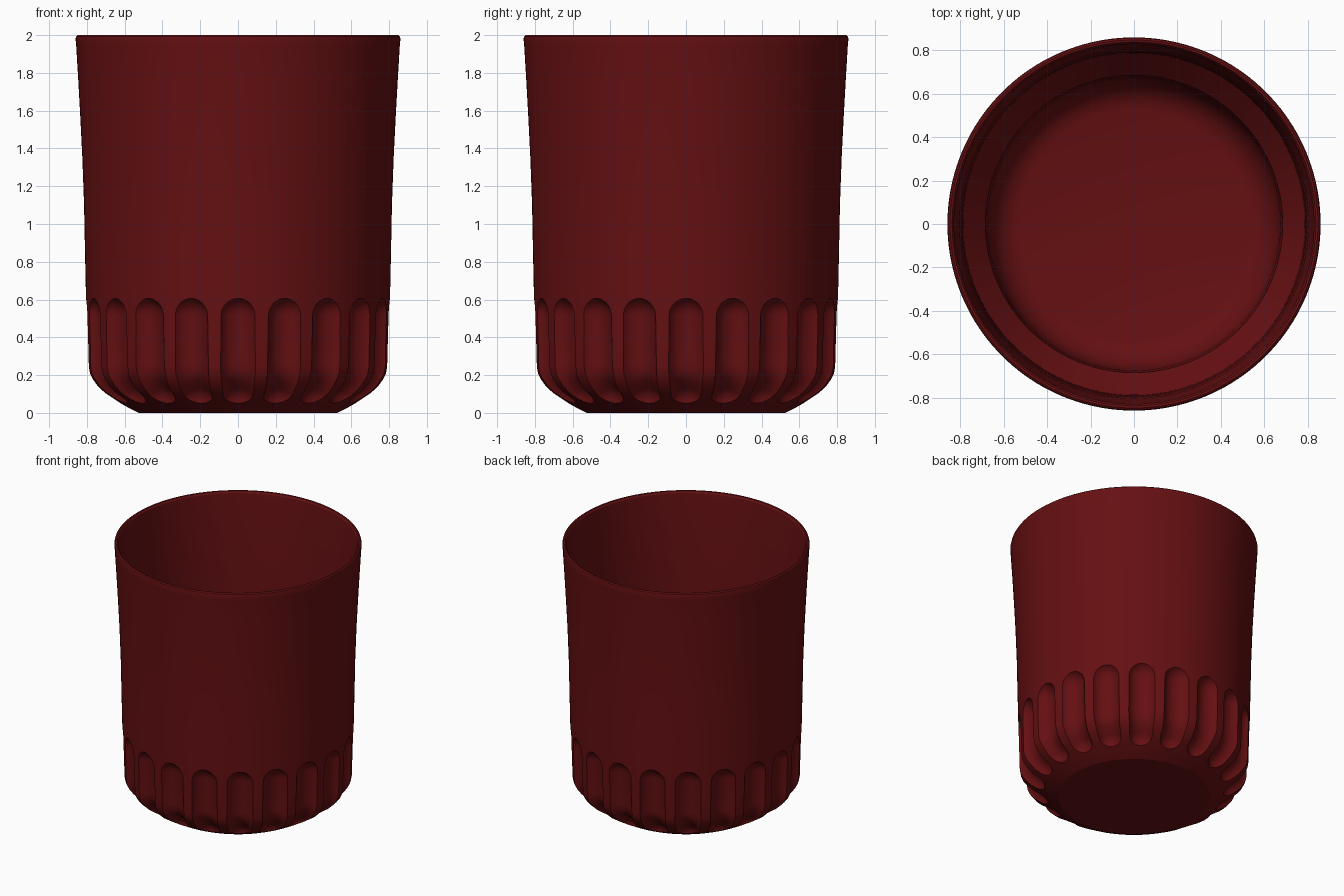
import bpy, bmesh
from math import sin, cos, pi, radians, hypot

if "Cube" in bpy.data.objects:
    bpy.data.objects.remove(bpy.data.objects["Cube"])

SEG, FLUTES = 160, 20


def make_object(name, bm):
    bmesh.ops.recalc_face_normals(bm, faces=bm.faces)
    mesh = bpy.data.meshes.new(name)
    bm.to_mesh(mesh)
    bm.free()
    ob = bpy.data.objects.new(name, mesh)
    bpy.context.collection.objects.link(ob)
    return ob


def skin(bm, rings):
    """Closed skin over a list of vertex rings, capped at both ends."""
    n = len(rings[0])
    for a, b in zip(rings, rings[1:]):
        for i in range(n):
            j = (i + 1) % n
            bm.faces.new((a[i], a[j], b[j], b[i]))
    bm.faces.new(rings[0])
    bm.faces.new(rings[-1])


# Cup body: outer wall from the base up, over the rim, down to the inner floor
outer = [(0.525, 0), (0.57, 0.022), (0.62, 0.05), (0.665, 0.077), (0.71, 0.107),
         (0.747, 0.142), (0.773, 0.177), (0.789, 0.21), (0.795, 0.245),
         (0.799, 0.4), (0.805, 0.62), (0.81, 0.85), (0.815, 1.1), (0.824, 1.35),
         (0.834, 1.55), (0.845, 1.75), (0.857, 1.95)]
rim = [(0.86, 1.98), (0.857, 1.993), (0.848, 2.0), (0.838, 1.998), (0.83, 1.985)]
inner = [(0.827, 1.95), (0.815, 1.75), (0.804, 1.55), (0.796, 1.3), (0.791, 1.05),
         (0.787, 0.72), (0.685, 0.6), (0.675, 0.4), (0.671, 0.28), (0.655, 0.215),
         (0.625, 0.165), (0.58, 0.13), (0.53, 0.115)]
bm = bmesh.new()
skin(bm, [[bm.verts.new((r * cos(2 * pi * i / SEG), r * sin(2 * pi * i / SEG), z))
           for i in range(SEG)] for r, z in outer + rim + inner])
cup = make_object("cup", bm)

# Flute cutter: round-ended tubes following the lower wall (radius, height, thickness)
path = [(0.71, 0.062, 0.088), (0.765, 0.102, 0.094), (0.808, 0.15, 0.1),
        (0.832, 0.205, 0.104), (0.84, 0.26, 0.105), (0.85, 0.512, 0.105)]
sections = []
for k, (r, z, t) in enumerate(path):
    p, q = path[max(k - 1, 0)], path[min(k + 1, len(path) - 1)]
    d = hypot(q[0] - p[0], q[1] - p[1])
    tr, tz = (q[0] - p[0]) / d, (q[1] - p[1]) / d
    angles = [0]
    if k == 0:
        angles = [-84, -70, -56, -42, -28, -14, 0]
    elif k == len(path) - 1:
        angles = [0, 14, 28, 42, 56, 70, 84]
    for a in map(radians, angles):
        sections.append((r + tr * t * sin(a), z + tz * t * sin(a), t * cos(a), tr, tz))

bm = bmesh.new()
for f in range(FLUTES):
    c, s = cos(2 * pi * f / FLUTES), sin(2 * pi * f / FLUTES)
    rings = []
    for r, z, t, tr, tz in sections:
        ring = []
        for i in range(32):
            u, v = t * cos(2 * pi * i / 32), t * sin(2 * pi * i / 32)
            x = r + tz * u
            ring.append(bm.verts.new((x * c - v * s, x * s + v * c, z - tr * u)))
        rings.append(ring)
    skin(bm, rings)
cutter = make_object("flute_cutter", bm)

# Carve the flutes, then remove the cutter
mod = cup.modifiers.new("flutes", 'BOOLEAN')
mod.operation = 'DIFFERENCE'
mod.solver = 'EXACT'
mod.object = cutter
bpy.context.view_layer.objects.active = cup
cup.select_set(True)
bpy.ops.object.modifier_apply(modifier=mod.name)
bpy.data.objects.remove(cutter)
bpy.ops.object.shade_smooth_by_angle(angle=radians(25))

# Dark red finish
mat = bpy.data.materials.new("dark_red")
mat.diffuse_color = (0.13, 0.005, 0.006, 1)
mat.use_nodes = True
mat.node_tree.nodes["Principled BSDF"].inputs["Base Color"].default_value = mat.diffuse_color
cup.data.materials.clear()
cup.data.materials.append(mat)
